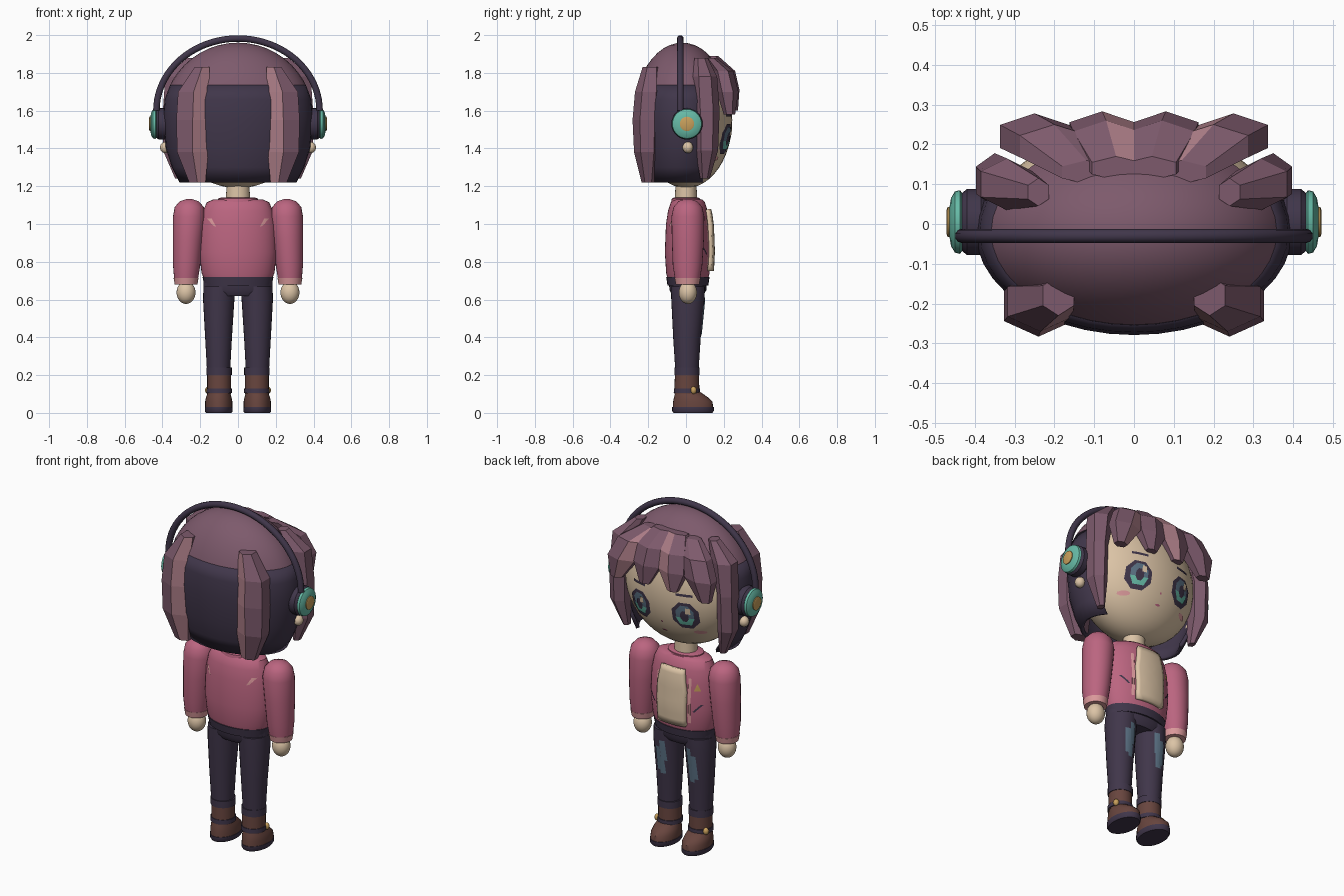
import bpy, bmesh, math
from mathutils import Matrix, Vector
from mathutils.bvhtree import BVHTree

cube = bpy.data.objects.get("Cube")
if cube:
    bpy.data.objects.remove(cube, do_unlink=True)


def material(name, code):
    lin = []
    for i in (0, 2, 4):
        c = int(code[i:i + 2], 16) / 255
        lin.append(c / 12.92 if c < 0.04 else ((c + 0.055) / 1.055) ** 2.4)
    m = bpy.data.materials.new(name)
    m.use_nodes = True
    m.diffuse_color = (*lin, 1)
    m.node_tree.nodes["Principled BSDF"].inputs["Base Color"].default_value = (*lin, 1)
    return m


HAIR = material("mauve hair", "7d5a6c")
SHINE = material("pale mauve", "ab7c86")
DARK = material("dark plum", "40364a")
SKIN = material("warm cream", "dcc4a6")
ROSE = material("rose", "bb6580")
PINK = material("light pink", "dc9a9c")
TEAL = material("teal", "66baa6")
GOLD = material("gold", "c9a05c")
BROWN = material("boot brown", "68453e")
SLATE = material("slate blue", "5c7386")


def finish(bm, name, mats, smooth=True):
    me = bpy.data.meshes.new(name)
    bm.to_mesh(me)
    bm.free()
    ob = bpy.data.objects.new(name, me)
    bpy.context.collection.objects.link(ob)
    for m in mats:
        me.materials.append(m)
    if smooth:
        bpy.ops.object.select_all(action='DESELECT')
        ob.select_set(True)
        bpy.context.view_layer.objects.active = ob
        bpy.ops.object.shade_smooth_by_angle(angle=math.radians(40))
    return ob


def loft(name, mat, sections, s=1, n=28, turn=0, shine=None, xf=None, caps=True, cut_y=None):
    """Skin elliptical rings given as (x, y, z, half width, half depth)."""
    bm = bmesh.new()
    rings = []
    for x, y, z, rx, ry in sections:
        angles = [math.radians(turn) + math.tau * k / n for k in range(n)]
        rings.append([bm.verts.new((s * (x + rx * math.cos(a)), y + ry * math.sin(a), z))
                      for a in angles])
    for lo, hi in zip(rings, rings[1:]):
        for k in range(n):
            j = (k + 1) % n
            bm.faces.new((lo[k], lo[j], hi[j], hi[k]))
    if caps:
        bm.faces.new(rings[0])
        bm.faces.new(rings[-1])
    bmesh.ops.recalc_face_normals(bm, faces=bm.faces)
    if cut_y is not None:
        bmesh.ops.bisect_plane(bm, geom=bm.verts[:] + bm.edges[:] + bm.faces[:],
                               plane_co=(0, cut_y, 0), plane_no=(0, 1, 0), clear_outer=True)
    if shine:
        way = Vector((s * shine[0], shine[1])).normalized()
        for f in bm.faces:
            flat = f.normal.xy
            if flat.length > 0.5 and flat.normalized().dot(way) > 0.9:
                f.material_index = 1
    if xf:
        bm.transform(xf)
    return finish(bm, name, [mat, SHINE] if shine else [mat], n > 8)


def ball(name, mat, centre, radii, above=None):
    bm = bmesh.new()
    bmesh.ops.create_uvsphere(bm, u_segments=40, v_segments=24, radius=1)
    bm.transform(Matrix.Translation(centre) @ Matrix.Diagonal((*radii, 1)))
    if above:
        bmesh.ops.bisect_plane(bm, geom=bm.verts[:] + bm.edges[:] + bm.faces[:],
                               plane_co=(0, 0, above), plane_no=(0, 0, 1), clear_inner=True)
    return finish(bm, name, [mat])


def plate(name, mat, target, pts, lift=0.004, side=1, cuts=2):
    """Drape a flat outline of (x, z) points onto the front or back of a part."""
    src = bmesh.new()
    src.from_mesh(target.data)
    tree = BVHTree.FromBMesh(src)
    bm = bmesh.new()
    rim = [bm.verts.new((x, 0, z)) for x, z in pts]
    mid = bm.verts.new(sum((v.co for v in rim), Vector()) / len(rim))
    for a, b in zip(rim, rim[1:] + rim[:1]):
        bm.faces.new((mid, a, b))
    bmesh.ops.subdivide_edges(bm, edges=bm.edges[:], cuts=cuts, use_grid_fill=True)
    for v in bm.verts:
        hit = tree.ray_cast(Vector((v.co.x, 2 * side, v.co.z)), Vector((0, -side, 0)))[0]
        v.co.y = (hit.y if hit else 0) + side * lift
    bm.normal_update()
    for f in bm.faces:
        if f.normal.y * side < 0:
            f.normal_flip()
    src.free()
    return finish(bm, name, [mat])


def outline(cx, cz, rx, rz, n=8, turn=22.5):
    return [(cx + rx * math.cos(math.radians(turn) + math.tau * k / n),
             cz + rz * math.sin(math.radians(turn) + math.tau * k / n)) for k in range(n)]


def box(cx, cz, w, h, lean=0):
    return [(cx - w - lean, cz - h), (cx + w - lean, cz - h),
            (cx + w + lean, cz + h), (cx - w + lean, cz + h)]


# Head, neck and hair shell
head = ball("head", SKIN, (0, 0, 1.55), (0.36, 0.245, 0.36))
loft("neck", SKIN, [(0, 0, 1.08, .065, .06), (0, 0, 1.24, .06, .055)])
ball("hair_cap", HAIR, (0, -.02, 1.56), (0.4, 0.26, 0.4), above=1.73)
back = loft("back_hair", DARK, [(0, -.02, 1.22, .31, .205), (0, -.02, 1.3, .35, .23),
            (0, -.02, 1.4, .382, .25), (0, -.02, 1.56, .398, .259), (0, -.02, 1.66, .388, .252),
            (0, -.02, 1.735, .36, .235)], n=40, caps=False, cut_y=0.09)
thick = back.modifiers.new("thickness", 'SOLIDIFY')
thick.thickness = 0.02

# Locks and fringe
for s, tag in ((1, "left"), (-1, "right")):
    loft(tag + "_back_lock", HAIR, [(.19, -.18, 1.83, .045, .05), (.235, -.195, 1.7, .095, .075),
         (.24, -.205, 1.55, .1, .078), (.24, -.205, 1.38, .095, .07), (.215, -.2, 1.22, .05, .035)],
         s, n=6, turn=30, shine=(-.5, -.87))
    loft(tag + "_side_lock", HAIR, [(.24, .08, 1.88, .03, .035), (.32, .1, 1.78, .075, .065),
         (.35, .11, 1.6, .055, .068), (.35, .11, 1.39, .055, .06), (.315, .1, 1.24, .02, .025)],
         s, n=6, turn=30)
    loft(tag + "_outer_fringe", HAIR, [(.12, .13, 1.88, .07, .03), (.2, .195, 1.81, .1, .055),
         (.25, .22, 1.7, .1, .058), (.285, .23, 1.58, .04, .03)],
         s, n=6, turn=30, shine=(-.5, .87) if s > 0 else None)
    loft(tag + "_inner_fringe", HAIR, [(.045, .14, 1.89, .07, .03), (.07, .205, 1.81, .095, .055),
         (.08, .228, 1.71, .095, .055), (.09, .25, 1.6, .035, .025)],
         s, n=6, turn=30, shine=(-.5, .87) if s < 0 else None)

# Face
for s, tag in ((1, "left"), (-1, "right")):
    x = 0.145 * s
    plate(tag + "_eye_rim", DARK, head, outline(x, 1.45, .078, .086), .004)
    plate(tag + "_eye_ground", SLATE, head, outline(x, 1.455, .052, .064), .007)
    plate(tag + "_iris", TEAL, head, [(x - .05, 1.44), (x - .03, 1.395), (x + .03, 1.395),
          (x + .05, 1.44)], .009)
    plate(tag + "_pupil", DARK, head, outline(x, 1.45, .024, .036), .011)
    plate(tag + "_eye_glint", SKIN, head, box(x - .022, 1.485, .013, .018), .013)
    plate(tag + "_brow", DARK, head, box(x, 1.575, .045, .007), .005)
    plate(tag + "_blush", PINK, head, outline(.2 * s, 1.345, .032, .013), .005)
plate("nose", ROSE, head, outline(0, 1.385, .007, .006), .005)
plate("mouth", ROSE, head, outline(0, 1.325, .016, .006), .005)

# Headphones
curve = bpy.data.curves.new("headband", 'CURVE')
curve.dimensions = '3D'
curve.bevel_depth = 0.018
curve.bevel_resolution = 3
arc = curve.splines.new('POLY')
arc.points.add(40)
for k, p in enumerate(arc.points):
    a = math.pi * k / 40
    p.co = (.432 * math.cos(a), -.03, 1.6 + .382 * math.sin(a), 1)
curve.materials.append(DARK)
bpy.context.collection.objects.link(bpy.data.objects.new("headband", curve))
for s, tag in ((1, "left"), (-1, "right")):
    turn = Matrix.Translation((0, .005, 1.53)) @ Matrix.Rotation(s * math.pi / 2, 4, 'Y')

    def disc(name, mat, steps):
        loft(tag + name, mat, [(0, 0, z, r, r) for z, r in steps], xf=turn)
    disc("_ear_pad", DARK, [(.37, .07), (.385, .083), (.42, .083), (.435, .07)])
    disc("_ear_cup", TEAL, [(.43, .07), (.437, .08), (.45, .077), (.46, .06), (.464, .035)])
    disc("_ear_button", GOLD, [(.455, .038), (.468, .038), (.471, .03)])
    ball(tag + "_earring", SKIN, (.385 * s, .01, 1.405), (.028, .028, .03))

# Jacket
torso = loft("jacket", ROSE, [(0, .01, .7, .175, .105), (0, .01, .74, .193, .115),
             (0, .01, .85, .205, .122), (0, .01, 1.0, .2, .116), (0, .01, 1.07, .185, .105),
             (0, .01, 1.115, .165, .09), (0, .01, 1.13, .13, .075)], n=40)
loft("jacket_hem", DARK, [(0, .01, .675, .178, .108), (0, .01, .72, .188, .115)])
loft("collar", ROSE, [(0, 0, 1.11, .11, .08), (0, 0, 1.135, .105, .075), (0, 0, 1.14, .09, .065)])
shirt = plate("shirt_panel", SKIN, torso, [(-.09, .75), (.09, .75), (.095, .95), (.075, 1.08),
              (-.075, 1.08), (-.095, .95)], .022, cuts=4)
slab = shirt.modifiers.new("thickness", 'SOLIDIFY')
slab.thickness = 0.03
for s, tag in ((1, "left"), (-1, "right")):
    plate(tag + "_jacket_trim", PINK, torso, box(.103 * s, .9, .008, .13), .005)
    plate(tag + "_back_slit", PINK, torso, [(.165 * s, 1.03), (.14 * s, 1.03), (.115 * s, .985),
          (.13 * s, .99)], .004, side=-1)
    plate(tag + "_front_slash", DARK, torso, box(.145 * s, .86, .006, .022, .02 * s), .004)
plate("jacket_badge", GOLD, torso, [(-.16, .96), (-.125, .96), (-.142, 1.005)], .005)

# Arms and hands
for s, tag in ((1, "left"), (-1, "right")):
    loft(tag + "_sleeve", ROSE, [(.275, .008, .7, .062, .065), (.272, .008, .78, .072, .078),
         (.265, .01, .92, .08, .085), (.258, .01, 1.04, .086, .087), (.258, .01, 1.09, .077, .076),
         (.258, .01, 1.12, .05, .05), (.258, .01, 1.132, .015, .015)], s)
    loft(tag + "_cuff", PINK, [(.275, .008, .68, .06, .062), (.275, .008, .715, .066, .069)], s)
    ball(tag + "_hand", SKIN, (.275 * s, .01, .637), (.05, .048, .06))

# Trousers and boots
loft("hips", DARK, [(0, .01, .62, .15, .08), (0, .01, .65, .183, .098), (0, .01, .7, .183, .1)])
for s, tag in ((1, "left"), (-1, "right")):
    leg = loft(tag + "_leg", DARK, [(.103, .005, .2, .06, .06), (.103, .005, .4, .071, .073),
               (.102, .01, .6, .083, .088), (.098, .01, .67, .085, .09)], s)
    for dx, z, h in ((-.015, .55, .06), (.015, .5, .07), (-.005, .46, .05)):
        plate(tag + "_worn_patch", SLATE, leg, box((.1 + dx) * s, z, .016, h, .004), .004)
    loft(tag + "_leg_cuff", DARK, [(.1, .005, .2, .067, .067), (.1, .005, .24, .067, .067)], s)
    loft(tag + "_boot_shaft", BROWN, [(.1, .005, .1, .063, .066), (.1, .005, .21, .063, .064)], s)
    loft(tag + "_boot_strap", DARK, [(.1, .005, .105, .068, .07), (.1, .005, .13, .067, .069)], s)
    loft(tag + "_boot_foot", BROWN, [(.102, .037, .025, .072, .107), (.102, .036, .06, .072, .104),
         (.102, .025, .085, .067, .088), (.1, .01, .11, .058, .066)], s)
    loft(tag + "_boot_sole", DARK, [(.102, .037, 0, .068, .103), (.102, .037, .01, .074, .11),
         (.102, .037, .03, .074, .11)], s)
    ball(tag + "_boot_buckle", GOLD, (.158 * s, .04, .12), (.016, .016, .02))
